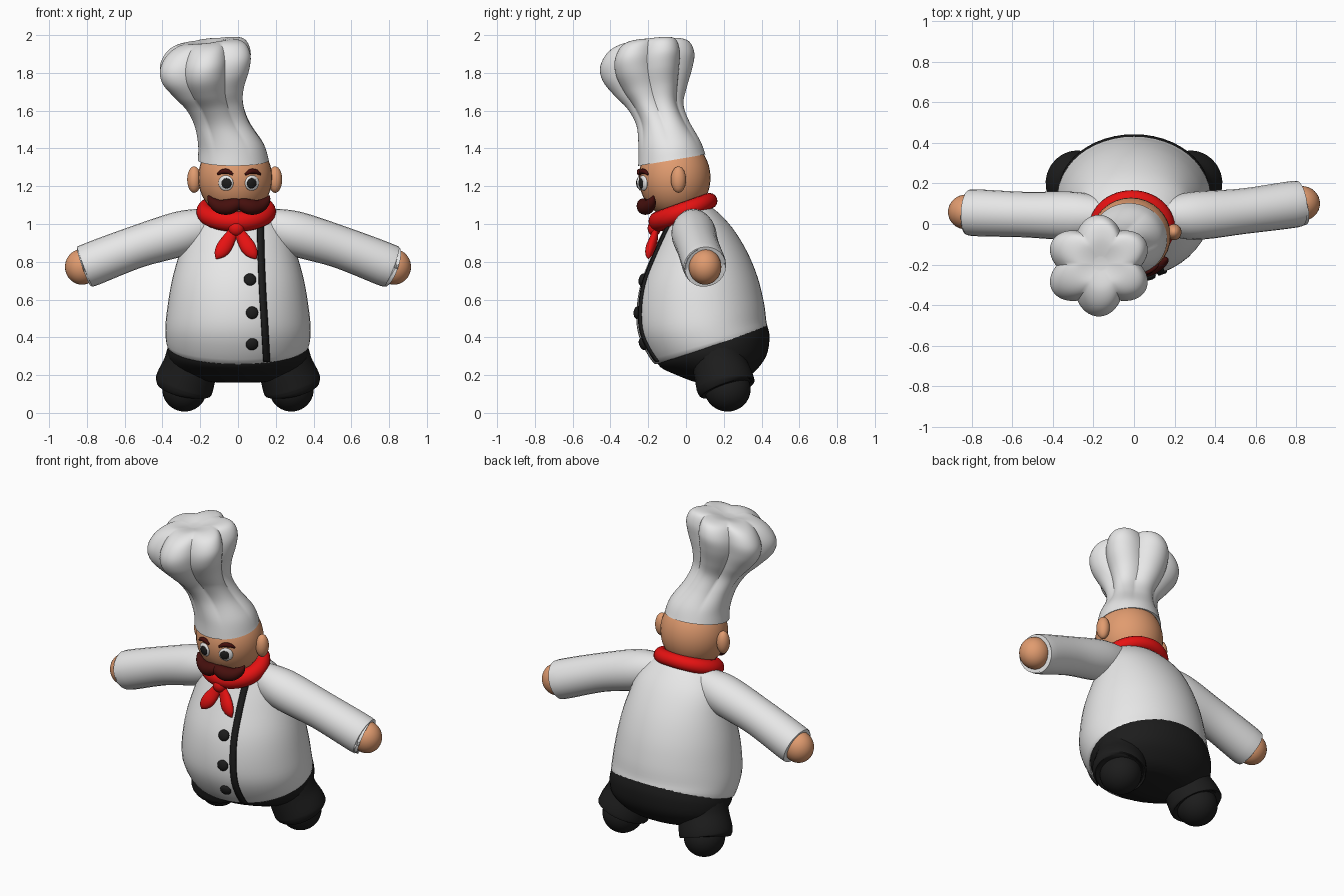
import bpy, bmesh, math
from mathutils import Vector, Matrix
from mathutils.bvhtree import BVHTree

cube = bpy.data.objects.get("Cube")
if cube:
    bpy.data.objects.remove(cube, do_unlink=True)


def material(name, rgb):
    m = bpy.data.materials.new(name)
    m.use_nodes = True
    m.diffuse_color = (*rgb, 1)
    bsdf = next(n for n in m.node_tree.nodes if n.type == 'BSDF_PRINCIPLED')
    bsdf.inputs["Base Color"].default_value = (*rgb, 1)
    bsdf.inputs["Roughness"].default_value = 0.6
    return m


WHITE = material("white cloth", (0.8, 0.8, 0.8))
SKIN = material("skin", (0.75, 0.33, 0.16))
RED = material("red scarf", (0.8, 0.006, 0.006))
BLACK = material("black cloth", (0.012, 0.012, 0.012))
MAROON = material("dark maroon hair", (0.06, 0.005, 0.004))


def finish(name, bm, mat, angle=40):
    bmesh.ops.recalc_face_normals(bm, faces=bm.faces)
    mesh = bpy.data.meshes.new(name)
    bm.to_mesh(mesh)
    bm.free()
    obj = bpy.data.objects.new(name, mesh)
    bpy.context.collection.objects.link(obj)
    mesh.materials.append(mat)
    bpy.ops.object.select_all(action='DESELECT')
    obj.select_set(True)
    bpy.context.view_layer.objects.active = obj
    bpy.ops.object.shade_smooth_by_angle(angle=math.radians(angle))
    return obj


def smooth_rows(rows, steps):
    """Catmull-Rom interpolation of tuples."""
    out = []
    for i in range(len(rows) - 1):
        a, b, c, d = (rows[min(max(i + k, 0), len(rows) - 1)] for k in (-1, 0, 1, 2))
        for s in range(steps):
            t = s / steps
            out.append(tuple(
                q + 0.5 * t * (r - p + t * (2 * p - 5 * q + 4 * r - w + t * (3 * (q - r) + w - p)))
                for p, q, r, w in zip(a, b, c, d)))
    return out + [rows[-1]]


def skin_rings(name, rings, mat):
    bm = bmesh.new()
    loops = [[bm.verts.new(p) for p in ring] for ring in rings]
    n = len(loops[0])
    for lo, hi in zip(loops, loops[1:]):
        for i in range(n):
            j = (i + 1) % n
            bm.faces.new((lo[i], lo[j], hi[j], hi[i]))
    bm.faces.new(loops[0])
    bm.faces.new(loops[-1])
    return finish(name, bm, mat)


def loft(name, rows, mat, seg=48, steps=4):
    """Rows: centre x, y, z, radius x, y, slope along x, y, lobe depth."""
    rings = []
    for cx, cy, cz, rx, ry, sx, sy, lobe in smooth_rows(rows, steps):
        ring = []
        for i in range(seg):
            a = math.tau * i / seg
            puff = 1 + lobe * (abs(math.cos(3 * a - math.pi / 2)) - 0.75)
            dx, dy = rx * puff * math.cos(a), ry * puff * math.sin(a)
            ring.append((cx + dx, cy + dy, cz + sx * dx + sy * dy))
        rings.append(ring)
    return skin_rings(name, rings, mat)


def tube(name, pts, mat, flat=1.0, seg=24, steps=5):
    """Tapered tube through points (x, y, z, radius), flattened in depth."""
    pts = smooth_rows(pts, steps)
    rings = []
    for i, p in enumerate(pts):
        t = Vector(pts[min(i + 1, len(pts) - 1)][:3]) - Vector(pts[max(i - 1, 0)][:3])
        u = t.cross(Vector((0, 1, 0))).normalized()
        v = u.cross(t).normalized() * flat
        rings.append([Vector(p[:3]) + max(p[3], 0.001) *
                      (u * math.cos(math.tau * k / seg) + v * math.sin(math.tau * k / seg))
                      for k in range(seg)])
    return skin_rings(name, rings, mat)


def ball(name, centre, radii, mat, rot=Matrix()):
    bm = bmesh.new()
    m = Matrix.Translation(centre) @ rot @ Matrix.Diagonal((*radii, 1))
    bmesh.ops.create_uvsphere(bm, u_segments=32, v_segments=20, radius=1, matrix=m)
    return finish(name, bm, mat)


def tree_of(obj):
    return BVHTree.FromPolygons([v.co for v in obj.data.vertices],
                                [p.vertices for p in obj.data.polygons])


def front_hit(tree, x, z):
    point, normal, _, _ = tree.ray_cast(Vector((x, -2, z)), Vector((0, 1, 0)))
    return point, normal


# Jacket body with a slanted hem
jacket = loft("jacket", [
    (0, .13, .365, .35, .27, 0, .31, 0),
    (0, .13, .355, .375, .30, 0, .31, 0),
    (0, .09, .44, .385, .335, 0, .14, 0),
    (0, .075, .55, .375, .338, 0, .09, 0),
    (0, .07, .70, .35, .31, 0, .05, 0),
    (0, .075, .85, .308, .25, 0, 0, 0),
    (0, .065, .98, .26, .18, 0, 0, 0),
    (0, .04, 1.07, .18, .12, 0, 0, 0),
    (0, .03, 1.10, .10, .08, 0, 0, 0)], WHITE)
jacket_tree = tree_of(jacket)

# Trousers
loft("trousers", [
    (0, .2, .17, .19, .10, 0, .1, 0),
    (0, .2, .19, .26, .16, 0, .15, 0),
    (0, .19, .25, .345, .235, 0, .22, 0),
    (0, .155, .32, .374, .287, 0, .28, 0),
    (0, .135, .375, .368, .295, 0, .3, 0)], BLACK)

# Legs, boots, sleeves and hands
for side, s, hand_y in (("left", 1, .098), ("right", -1, .056)):
    tube(side + "_leg", [(s * .225, .16, .36, .14), (s * .25, .18, .25, .145),
                         (s * .28, .205, .165, .155), (s * .29, .212, .135, .152),
                         (s * .292, .214, .128, .135)], BLACK)
    ball(side + "_boot", (s * .283, .22, .125), (.118, .122, .118), BLACK)
    tube(side + "_sleeve", [(s * .13, .04, 1.0, .085), (s * .29, .04, .953, .118),
                            (s * .54, .04 + (hand_y - .04) * .4, .878, .112),
                            (s * .795, hand_y, .78, .115), (s * .80, hand_y, .778, .10)], WHITE)
    ball(side + "_hand", (s * .826, hand_y + .003, .773), (.09, .086, .094), SKIN)

# Placket strip laid on the jacket front
bm = bmesh.new()
prev = None
for x, z in smooth_rows([(.118, .985), (.12, .85), (.128, .65), (.14, .45), (.15, .275)], 8):
    pair = []
    for dx in (-.017, .017):
        p, n = front_hit(jacket_tree, x + dx, z)
        pair.append(bm.verts.new(p + n * .006))
    if prev:
        bm.faces.new((prev[0], prev[1], pair[1], pair[0]))
    prev = pair
placket = finish("placket", bm, BLACK)
thick = placket.modifiers.new("thickness", 'SOLIDIFY')
thick.thickness = .009
thick.offset = 0

# Buttons
for i, (x, z) in enumerate(((.063, .705), (.074, .53), (.074, .365))):
    p, n = front_hit(jacket_tree, x, z)
    ball(f"button_{i + 1}", p + n * .004, (.033, .033, .018), BLACK,
         n.to_track_quat('Z', 'Y').to_matrix().to_4x4())

# Head and ears
head = ball("head", (-.015, -.06, 1.245), (.196, .19, .212), SKIN)
head_tree = tree_of(head)
for side, x in (("left", .197), ("right", -.232)):
    ball(side + "_ear", (x, -.04, 1.235), (.037, .04, .07), SKIN)

# Face: eyes, brows and moustache
for side, s in (("left", 1), ("right", -1)):
    p, n = front_hit(head_tree, .005 + s * .069, 1.217)
    rot = n.to_track_quat('Z', 'Y').to_matrix().to_4x4()
    ball(side + "_eye", p, (.041, .041, .014), WHITE, rot)
    p, n = front_hit(head_tree, .005 + s * .064, 1.216)
    ball(side + "_pupil", p + n * .008, (.028, .028, .012), BLACK, rot)
    brow = []
    for dx, z, r in ((.032, 1.262, .006), (.06, 1.278, .013), (.09, 1.276, .012), (.112, 1.262, .005)):
        p, n = front_hit(head_tree, .005 + s * dx, z)
        brow.append((*(p + n * .004), r))
    tube(side + "_brow", brow, MAROON)
    tube(side + "_moustache", [(.005 + s * x, y, z, r) for x, y, z, r in (
        (-.012, -.222, 1.108, .022), (.02, -.225, 1.102, .035), (.06, -.218, 1.09, .041),
        (.105, -.2, 1.093, .036), (.142, -.182, 1.118, .024), (.162, -.172, 1.15, .004))], MAROON)

# Neck scarf ring, knot and tails
bm = bmesh.new()
tilt = Matrix.Translation((-.01, -.01, 1.068)) @ Matrix.Rotation(math.radians(22), 4, 'X')
grid = []
for i in range(48):
    a = math.tau * i / 48
    r = .048 - .006 * math.sin(a)
    ring = []
    for j in range(16):
        b = math.tau * j / 16
        ring.append(bm.verts.new(tilt @ Vector(((.163 + r * math.cos(b)) * math.cos(a),
                                                (.145 + r * math.cos(b)) * math.sin(a),
                                                r * math.sin(b)))))
    grid.append(ring)
for i in range(48):
    for j in range(16):
        k, l = (i + 1) % 48, (j + 1) % 16
        bm.faces.new((grid[i][j], grid[k][j], grid[k][l], grid[i][l]))
finish("scarf", bm, RED)
ball("scarf_knot", (-.01, -.168, .978), (.042, .035, .042), RED)
for side, s in (("left", 1), ("right", -1)):
    tube(side + "_scarf_tail", [(-.01 + s * x, y, z, r) for x, y, z, r in (
        (.005, -.16, .98, .02), (.035, -.17, .925, .034), (.065, -.187, .875, .04),
        (.09, -.197, .84, .028), (.106, -.198, .815, .003))], RED, flat=.65)

# Tall pleated hat with a puffy top
loft("hat", [
    (-.025, -.075, 1.338, .188, .178, 0, .17, 0),
    (-.038, -.088, 1.42, .175, .163, .03, .12, .02),
    (-.085, -.122, 1.53, .150, .136, .06, .1, .09),
    (-.122, -.16, 1.62, .155, .142, .1, .1, .13),
    (-.152, -.185, 1.70, .190, .182, .14, .13, .16),
    (-.17, -.203, 1.79, .238, .225, .16, .15, .2),
    (-.173, -.205, 1.87, .248, .236, .16, .15, .22),
    (-.168, -.20, 1.94, .208, .20, .15, .14, .22),
    (-.165, -.195, 1.968, .13, .125, .12, .1, .16),
    (-.165, -.195, 1.955, .03, .03, .1, .1, 0)], WHITE, seg=96, steps=6)
